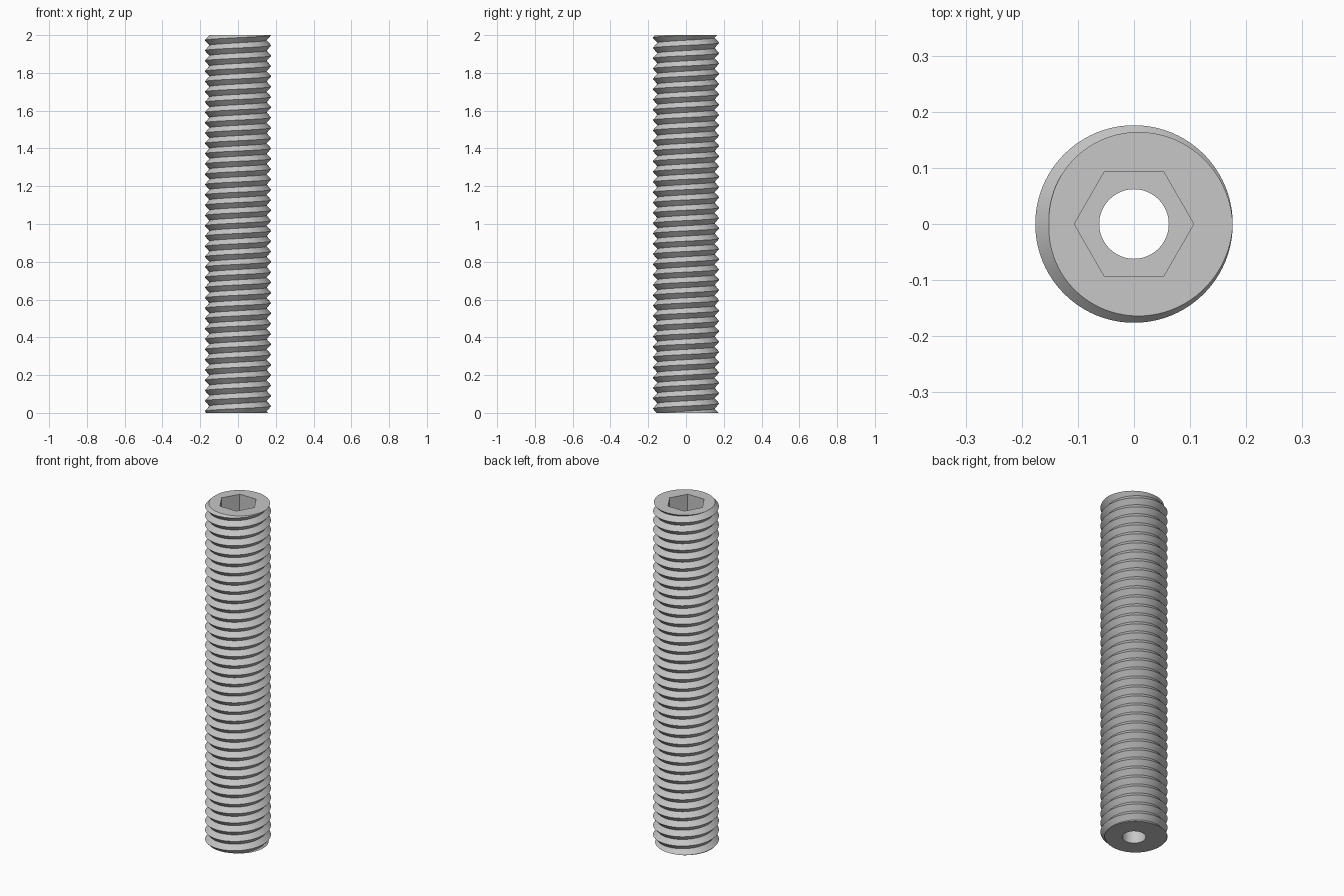
import bpy, bmesh
from math import pi, cos, sin, radians

cube = bpy.data.objects.get("Cube")
if cube:
    bpy.data.objects.remove(cube, do_unlink=True)

LENGTH = 2.0
PITCH = LENGTH / 36.667
CREST, ROOT = 0.176, 0.1515
HEX_RADIUS, BORE_RADIUS, SOCKET_DEPTH = 0.1065, 0.062, 0.1
SEGMENTS = 96
TURNS = 38            # turns below the top end, trimmed to length later

steel = bpy.data.materials.new("light_grey_steel")
steel.use_nodes = True
steel.diffuse_color = (0.57, 0.57, 0.57, 1)
steel.node_tree.nodes["Principled BSDF"].inputs["Base Color"].default_value = (0.57, 0.57, 0.57, 1)

bm = bmesh.new()


def point(radius, angle, z):
    return bm.verts.new((radius * cos(angle), radius * sin(angle), z))


def loop(radius, sides, z):
    """Closed ring of vertices joined by edges."""
    verts = [point(radius, 2 * pi * i / sides, z) for i in range(sides)]
    edges = [bm.edges.new((verts[i], verts[(i + 1) % sides])) for i in range(sides)]
    return verts, edges


def wall(lower, upper):
    n = len(lower)
    for i in range(n):
        j = (i + 1) % n
        bm.faces.new((lower[i], lower[j], upper[j], upper[i]))


def fill(edges):
    bmesh.ops.triangle_fill(bm, use_beauty=True, use_dissolve=False, edges=edges)


# Right-handed V thread: one helical strip of root and crest lines
crests, roots = [], []
for k in range(SEGMENTS * (TURNS + 2) + 1):
    angle = 2 * pi * (k % SEGMENTS) / SEGMENTS
    z = LENGTH + PITCH * (k / SEGMENTS - TURNS)
    roots.append(point(ROOT, angle, z - PITCH / 2))
    crests.append(point(CREST, angle, z))
for k in range(len(crests) - 1):
    bm.faces.new((roots[k], roots[k + 1], crests[k + 1], crests[k]))
    if k + 1 + SEGMENTS < len(roots):
        bm.faces.new((crests[k], crests[k + 1], roots[k + 1 + SEGMENTS], roots[k + SEGMENTS]))

# Trim the thread flat at both ends
for z, direction in ((0, -1), (LENGTH, 1)):
    bmesh.ops.bisect_plane(bm, geom=bm.verts[:] + bm.edges[:] + bm.faces[:], dist=1e-5,
                           plane_co=(0, 0, z), plane_no=(0, 0, direction), clear_outer=True)


def rim(z):
    return [e for e in bm.edges if e.is_boundary
            and all(abs(v.co.z - z) < 1e-4 for v in e.verts)]


top_rim, bottom_rim = rim(LENGTH), rim(0)

# Hexagonal socket and round through bore
floor = LENGTH - SOCKET_DEPTH
hex_top, hex_top_edges = loop(HEX_RADIUS, 6, LENGTH)
hex_floor, hex_floor_edges = loop(HEX_RADIUS, 6, floor)
bore_top, bore_top_edges = loop(BORE_RADIUS, 48, floor)
bore_bottom, bore_bottom_edges = loop(BORE_RADIUS, 48, 0)
wall(hex_floor, hex_top)
wall(bore_bottom, bore_top)

# End faces and socket floor
fill(top_rim + hex_top_edges)
fill(hex_floor_edges + bore_top_edges)
fill(bottom_rim + bore_bottom_edges)
bmesh.ops.recalc_face_normals(bm, faces=bm.faces[:])

mesh = bpy.data.meshes.new("threaded_set_screw")
bm.to_mesh(mesh)
bm.free()
mesh.materials.append(steel)
screw = bpy.data.objects.new("threaded_set_screw", mesh)
bpy.context.collection.objects.link(screw)

bpy.ops.object.select_all(action='DESELECT')
screw.select_set(True)
bpy.context.view_layer.objects.active = screw
bpy.ops.object.shade_smooth_by_angle(angle=radians(30))
